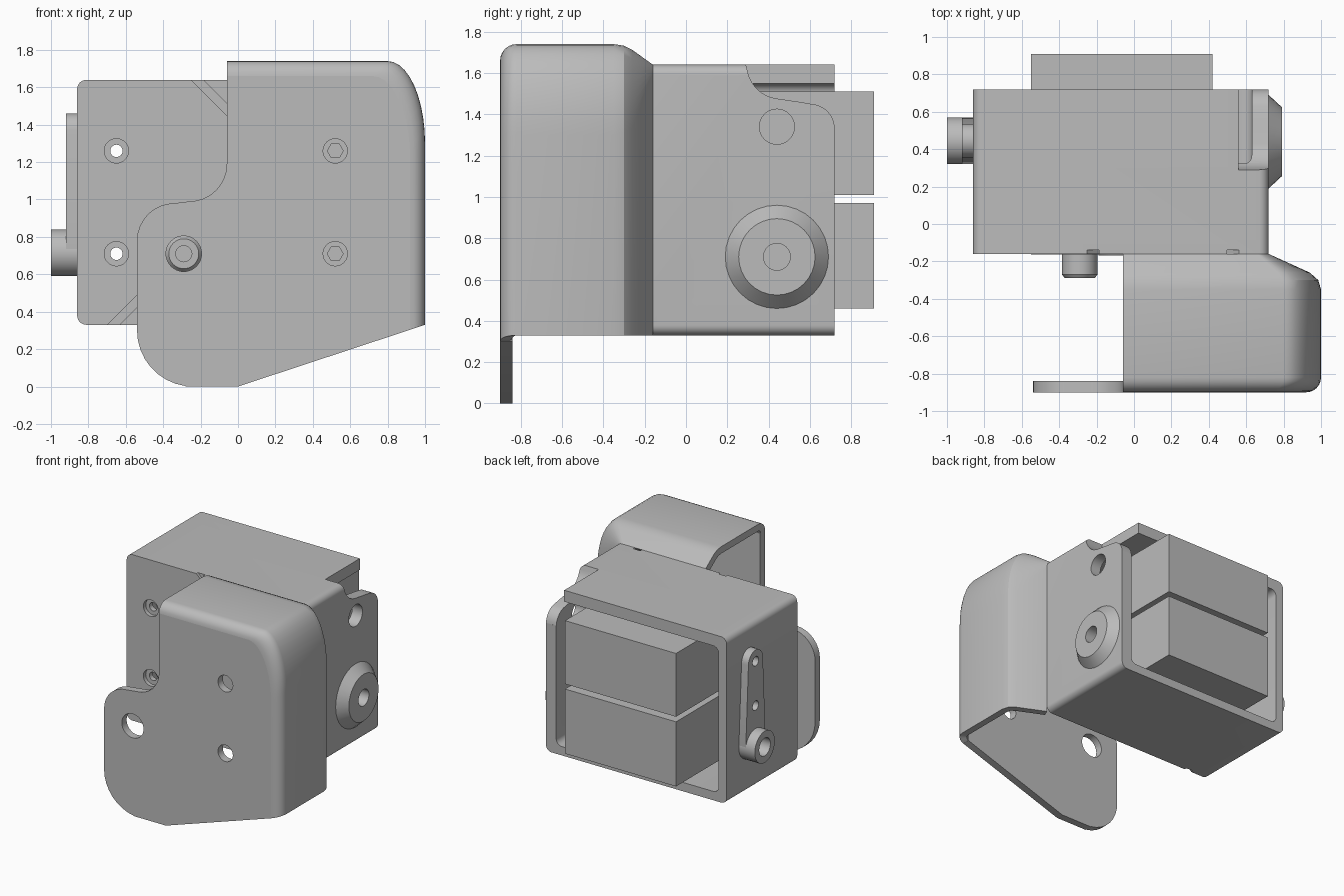
import bpy, bmesh
from math import sin, cos, pi, radians, sqrt
from mathutils import Matrix

old = bpy.data.objects.get("Cube")
if old:
    bpy.data.objects.remove(old, do_unlink=True)

grey = bpy.data.materials.new("light_grey")
grey.use_nodes = True
colour = (0.5, 0.5, 0.5, 1)
grey.diffuse_color = colour
grey.node_tree.nodes["Principled BSDF"].inputs["Base Color"].default_value = colour


def make(name, bm):
    mesh = bpy.data.meshes.new(name)
    bm.to_mesh(mesh)
    bm.free()
    mesh.materials.append(grey)
    ob = bpy.data.objects.new(name, mesh)
    bpy.context.collection.objects.link(ob)
    return ob


def activate(ob):
    bpy.ops.object.select_all(action='DESELECT')
    ob.select_set(True)
    bpy.context.view_layer.objects.active = ob


def loft(name, axis, rings):
    """Closed solid through rings of (position along axis, outline)."""
    bm = bmesh.new()
    loops = []
    for t, pts in rings:
        loops.append([bm.verts.new((a, t, b) if axis == 'y' else (t, a, b)) for a, b in pts])
    n = len(loops[0])
    for p, q in zip(loops, loops[1:]):
        for i in range(n):
            k = (i + 1) % n
            bm.faces.new((p[i], p[k], q[k], q[i]))
    bm.faces.new(loops[0])
    bm.faces.new(loops[-1])
    bmesh.ops.recalc_face_normals(bm, faces=bm.faces)
    return make(name, bm)


def prism(name, axis, pts, lo, hi):
    return loft(name, axis, [(lo, pts), (hi, pts)])


def arc(a, b, r, start, end, n=8):
    return [(a + r * cos(radians(start + (end - start) * i / n)),
             b + r * sin(radians(start + (end - start) * i / n))) for i in range(n + 1)]


def circle(a, b, r, n=32):
    return arc(a, b, r, 0, 360, n)[:-1]


def rounded(x0, x1, z0, z1, r):
    return (arc(x1 - r, z1 - r, r, 0, 90) + arc(x0 + r, z1 - r, r, 90, 180)
            + arc(x0 + r, z0 + r, r, 180, 270) + arc(x1 - r, z0 + r, r, 270, 360))


def cut(ob, *cutters):
    for c in cutters:
        activate(ob)
        m = ob.modifiers.new("cut", 'BOOLEAN')
        m.operation = 'DIFFERENCE'
        m.solver = 'EXACT'
        m.object = c
        bpy.ops.object.modifier_apply(modifier=m.name)
        bpy.data.objects.remove(c, do_unlink=True)


def hole(axis, a, b, r, lo, hi):
    return prism("cutter", axis, circle(a, b, r), lo, hi)


# Housing: rounded tray, open at the back
FRONT, BACK = -0.16, 0.72
housing = prism("housing", 'y', rounded(-0.86, 0.72, 0.33, 1.64, 0.05), FRONT, BACK)
cut(housing, prism("cutter", 'y', rounded(-0.79, 0.63, 0.4, 1.55, 0.05), -0.09, 0.9))

# Notch in the upper rear corner
notch = ([(0.29, 1.8), (0.29, 1.64)] + arc(0.46, 1.64, 0.165, 190, 260)
         + [(0.55, 1.46)] + arc(0.6, 1.33, 0.12, 75, 5) + [(0.8, 1.34), (0.8, 1.8)])
cut(housing, prism("cutter", 'x', notch, 0.56, 0.9))

# Counterbored screw holes
for x in (-0.65, 0.52):
    for z in (0.71, 1.26):
        cut(housing, hole('y', x, z, 0.065, -0.3, -0.13), hole('y', x, z, 0.033, -0.3, 0))
        if x > 0:
            prism("screw", 'y', circle(x, z, 0.045, 6), -0.14, -0.06)

# Side bores
cut(housing, hole('x', 0.44, 1.34, 0.085, 0.6, 0.9), hole('x', 0.44, 0.71, 0.065, 0.6, 0.9))

# Diagonal wire grooves in the front wall
for x, z, angle in ((-0.22, 1.64, 45), (0.53, 1.64, -45), (-0.665, 0.33, -45)):
    bm = bmesh.new()
    bmesh.ops.create_cube(bm, size=1, matrix=Matrix.Translation((x, FRONT, z))
                          @ Matrix.Rotation(radians(angle), 4, 'Y')
                          @ Matrix.Diagonal((0.8, 0.04, 0.045, 1)))
    cut(housing, make("cutter", bm))

# Raised pads and locating peg on the front wall
prism("pivot_pad", 'y', circle(-0.09, 1.26, 0.135), -0.164, -0.15)
pad = prism("pivot_ring", 'y', circle(-0.09, 1.26, 0.1), -0.168, -0.15)
cut(pad, hole('y', -0.09, 1.26, 0.045, -0.3, -0.16))
prism("peg_pad", 'y', circle(-0.29, 0.71, 0.26), -0.164, -0.15)
peg = loft("locating_peg", 'y', [(-0.15, circle(-0.29, 0.71, 0.095)),
                                 (-0.27, circle(-0.29, 0.71, 0.095)),
                                 (-0.29, circle(-0.29, 0.71, 0.08))])
cut(peg, hole('y', -0.29, 0.71, 0.043, -0.4, -0.24))

# Two stacked blocks inside the housing
for name, z0, z1 in (("lower_block", 0.46, 0.97), ("upper_block", 1.01, 1.51)):
    prism(name, 'y', [(-0.55, z0), (0.42, z0), (0.42, z1), (-0.55, z1)], -0.1, 0.91)

# Conical bushing on the side
bushing = loft("bushing", 'x', [(0.71, circle(0.44, 0.71, 0.25)), (0.72, circle(0.44, 0.71, 0.25)),
                                (0.79, circle(0.44, 0.71, 0.185))])
cut(bushing, hole('x', 0.44, 0.71, 0.065, 0.6, 0.9))

# Lever arm with hub on the opposite side
lever = prism("lever_arm", 'x', arc(0.445, 1.37, 0.09, 0, 180, 16)
              + arc(0.445, 0.715, 0.124, 180, 360, 16), -0.92, -0.855)
for z in (1.02, 1.37):
    cut(lever, hole('x', 0.445, z, 0.037, -1.1, -0.87))
hub = prism("lever_hub", 'x', circle(0.445, 0.715, 0.125), -1.0, -0.855)
cut(hub, hole('x', 0.445, 0.715, 0.07, -1.1, -0.9))
cut(lever, hole('x', 0.445, 0.715, 0.07, -1.1, -0.9))


# Cover: curved hood over the top and one side
def hood_line(top, right, bottom, w, h):
    curve = [(right - w + w * sin(i * pi / 20), top - h + h * cos(i * pi / 20)) for i in range(11)]
    return [(-0.06, top)] + curve + [(right, bottom)]


def inset_line(d):
    return hood_line(1.74 - d, 1 - d, 0.33 * (1 - d), 0.2, 0.44)


R = 0.08
rings = [(-0.9 + R - R * cos(i * pi / 12), inset_line(R - R * sin(i * pi / 12))) for i in range(7)]
rings += [(-0.35, inset_line(0)),
          (-0.3, hood_line(1.732, 0.985, 0.33, 0.19, 0.42)),
          (-0.26, hood_line(1.712, 0.94, 0.33, 0.17, 0.38)),
          (FRONT, hood_line(1.64, 0.72, 0.33, 0.06, 0.06))]
bm = bmesh.new()
rows = [[bm.verts.new((x, y, z)) for x, z in line] for y, line in rings]
for p, q in zip(rows, rows[1:]):
    for i in range(len(p) - 1):
        bm.faces.new((p[i], p[i + 1], q[i + 1], q[i]))
hood = make("cover_hood", bm)
solid = hood.modifiers.new("wall", 'SOLIDIFY')
solid.thickness = 0.055
solid.offset = -1
activate(hood)
bpy.ops.object.modifier_apply(modifier=solid.name)

# Cover front plate with lower lobe and access holes
outline = (inset_line(R) + [(0, 0), (-0.28, 0)] + arc(-0.24, 0.3, 0.3, 262, 180)
           + arc(-0.34, 0.78, 0.2, 180, 90) + arc(-0.26, 1.19, 0.2, 270, 360))
plate = prism("cover_plate", 'y', outline, -0.9, -0.84)
cut(plate, hole('y', -0.29, 0.71, 0.095, -1, -0.7),
    hole('y', 0.52, 0.71, 0.065, -1, -0.7), hole('y', 0.52, 1.26, 0.065, -1, -0.7))

# Smooth the round surfaces and keep the edges sharp
for ob in list(bpy.context.scene.objects):
    if ob.type == 'MESH' and ob.data.materials and ob.data.materials[0] == grey:
        activate(ob)
        bpy.ops.object.shade_smooth_by_angle(angle=radians(28))
